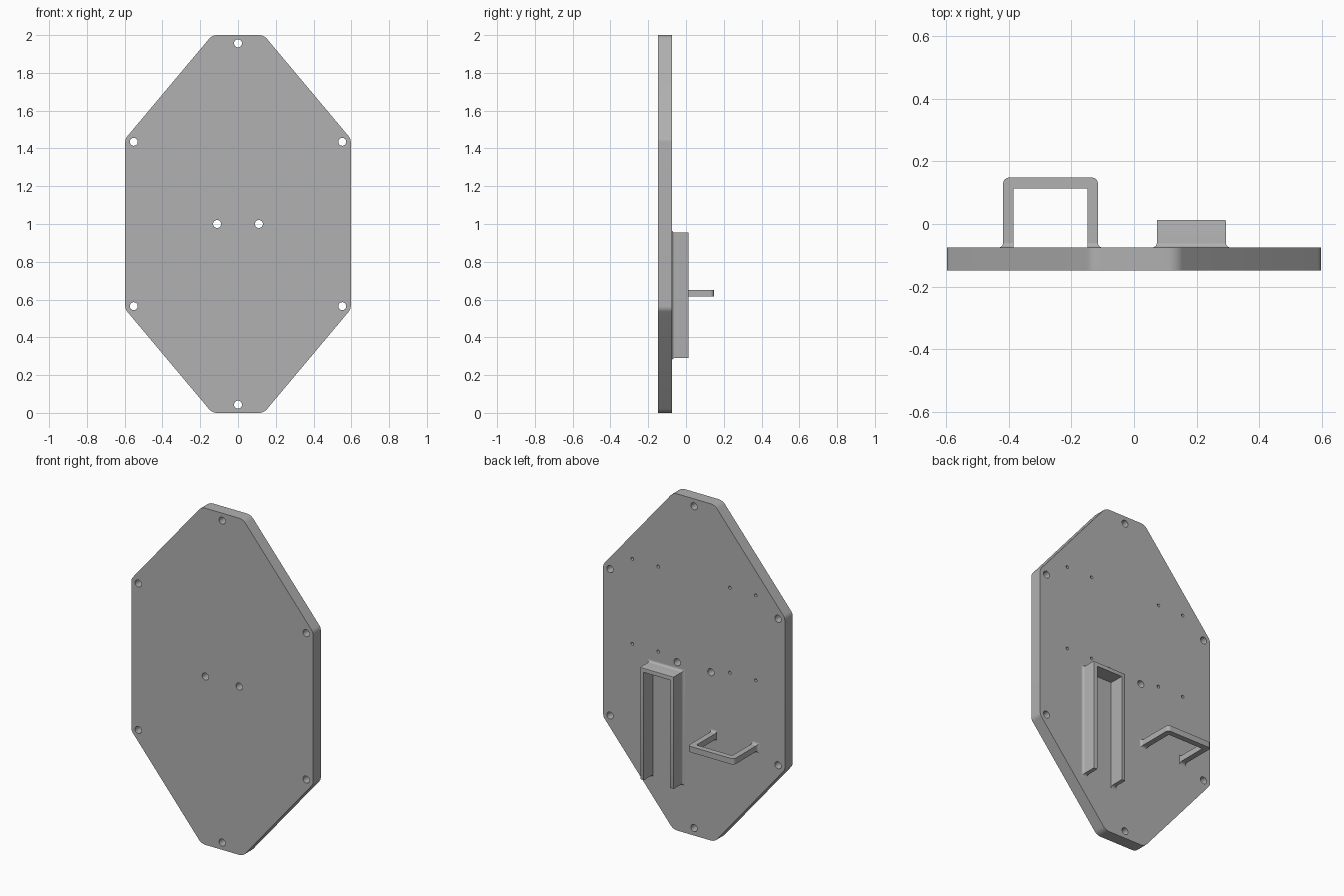
import bpy
import bmesh
from math import sin, cos, radians, pi
from mathutils import Matrix, Vector

cube = bpy.data.objects.get("Cube")
if cube:
    bpy.data.objects.remove(cube)

grey = bpy.data.materials.new("mid grey")
grey.use_nodes = True
grey.diffuse_color = (0.44, 0.44, 0.44, 1)
grey.node_tree.nodes["Principled BSDF"].inputs["Base Color"].default_value = (0.44, 0.44, 0.44, 1)

FRONT, BACK = -0.148, -0.075
FLARE = 0.015


def finish(name, bm):
    bmesh.ops.recalc_face_normals(bm, faces=bm.faces)
    mesh = bpy.data.meshes.new(name)
    bm.to_mesh(mesh)
    bm.free()
    mesh.materials.append(grey)
    obj = bpy.data.objects.new(name, mesh)
    bpy.context.collection.objects.link(obj)
    return obj


def smooth(obj):
    obj.data.shade_smooth()
    obj.data.set_sharp_from_angle(angle=radians(30))


def loft(bm, rings):
    """Skin a stack of matching closed outlines and cap both ends."""
    loops = [[bm.verts.new(p) for p in ring] for ring in rings]
    n = len(loops[0])
    for a, b in zip(loops, loops[1:]):
        for i in range(n):
            j = (i + 1) % n
            bm.faces.new((a[i], a[j], b[j], b[i]))
    bm.faces.new(loops[0])
    bm.faces.new(loops[-1])


def arc(cx, cy, r, start, end, steps=8):
    angles = [radians(start + (end - start) * i / steps) for i in range(steps + 1)]
    return [(cx + r * cos(a), cy + r * sin(a)) for a in angles]


def flare_levels(steps=6):
    """Height above the plate and outward offset of a concave foot fillet."""
    for i in range(steps + 1):
        a = pi / 2 * i / steps
        yield BACK + FLARE * (1 - cos(a)), FLARE * (1 - sin(a))


# Plate: one rounded quarter outline, mirrored to four
quarter = arc(0.552, 0.435, 0.045, 0, 40) + arc(0.11, 0.943, 0.057, 40, 90)
half = quarter + [(-x, z) for x, z in reversed(quarter)]
outline = half + [(x, -z) for x, z in reversed(half)]
bm = bmesh.new()
loft(bm, [[(x, y, z + 1) for x, z in outline] for y in (FRONT, BACK)])
plate = finish("back_plate", bm)

# Hole cutters: through holes and shallow pilot holes in the back
bm = bmesh.new()


def drill(x, z, radius, y0, y1):
    spot = Matrix.Translation(Vector((x, (y0 + y1) / 2, z))) @ Matrix.Rotation(pi / 2, 4, "X")
    bmesh.ops.create_cone(bm, cap_ends=True, segments=32, radius1=radius, radius2=radius,
                          depth=y1 - y0, matrix=spot)


for x, z in ((0, 0.956), (0, -0.956), (0.111, 0), (-0.111, 0),
             (0.552, 0.435), (0.552, -0.435), (-0.552, 0.435), (-0.552, -0.435)):
    drill(x, 1 + z, 0.021, FRONT - 0.05, BACK + 0.05)
for x in (-0.405, -0.235, 0.235, 0.405):
    for z in (1.03, 1.535):
        drill(x, z, 0.009, BACK - 0.045, BACK + 0.05)
cutter = finish("hole_cutter", bm)
cutter.hide_render = True

cut = plate.modifiers.new("holes", "BOOLEAN")
cut.operation = "DIFFERENCE"
cut.solver = "EXACT"
cut.object = cutter
bpy.context.view_layer.update()
evaluated = plate.evaluated_get(bpy.context.evaluated_depsgraph_get())
drilled = bpy.data.meshes.new_from_object(evaluated)
plate.modifiers.clear()
plate.data = drilled
bpy.data.objects.remove(cutter)
smooth(plate)

# Channel bracket: inverted U open at the bottom, with a flared foot
WALL = 0.024
X0, X1, Z0, Z1 = 0.073, 0.293, 0.29, 0.955


def channel_ring(y, o):
    a, b = X0 + WALL, X1 - WALL
    pts = [(X0 - o, Z0 - o), (X0 - o, Z1 + o), (X1 + o, Z1 + o), (X1 + o, Z0 - o),
           (b, Z0 - o), (b, Z1 - WALL), (a, Z1 - WALL), (a, Z0 - o)]
    return [(x, y, z) for x, z in pts]


bm = bmesh.new()
levels = list(flare_levels()) + [(0.009, 0), (0.012, -0.001), (0.013, -0.004)]
loft(bm, [channel_ring(y, o) for y, o in levels])
smooth(finish("channel_bracket", bm))

# Handle: U-shaped bar with rounded outer corners and flared feet
L, R, T, TOP = -0.418, -0.115, 0.034, 0.148
LOW, HIGH = 0.615, 0.65
bm = bmesh.new()
foot_top = BACK + FLARE
profile = ([(L, foot_top)] + arc(L + 0.02, TOP - 0.02, 0.02, 180, 90)
           + arc(R - 0.02, TOP - 0.02, 0.02, 90, 0) + [(R, foot_top),
           (R - T, foot_top), (R - T, TOP - T), (L + T, TOP - T), (L + T, foot_top)])
loft(bm, [[(x, y, z) for x, y in profile] for z in (LOW, HIGH)])
for outer, side in ((L, -1), (R, 1)):
    rings = []
    for y, o in flare_levels():
        xa, xb = outer + side * o, outer - side * T
        rings.append([(xa, y, LOW - o), (xa, y, HIGH + o), (xb, y, HIGH + o), (xb, y, LOW - o)])
    loft(bm, rings)
smooth(finish("handle", bm))
